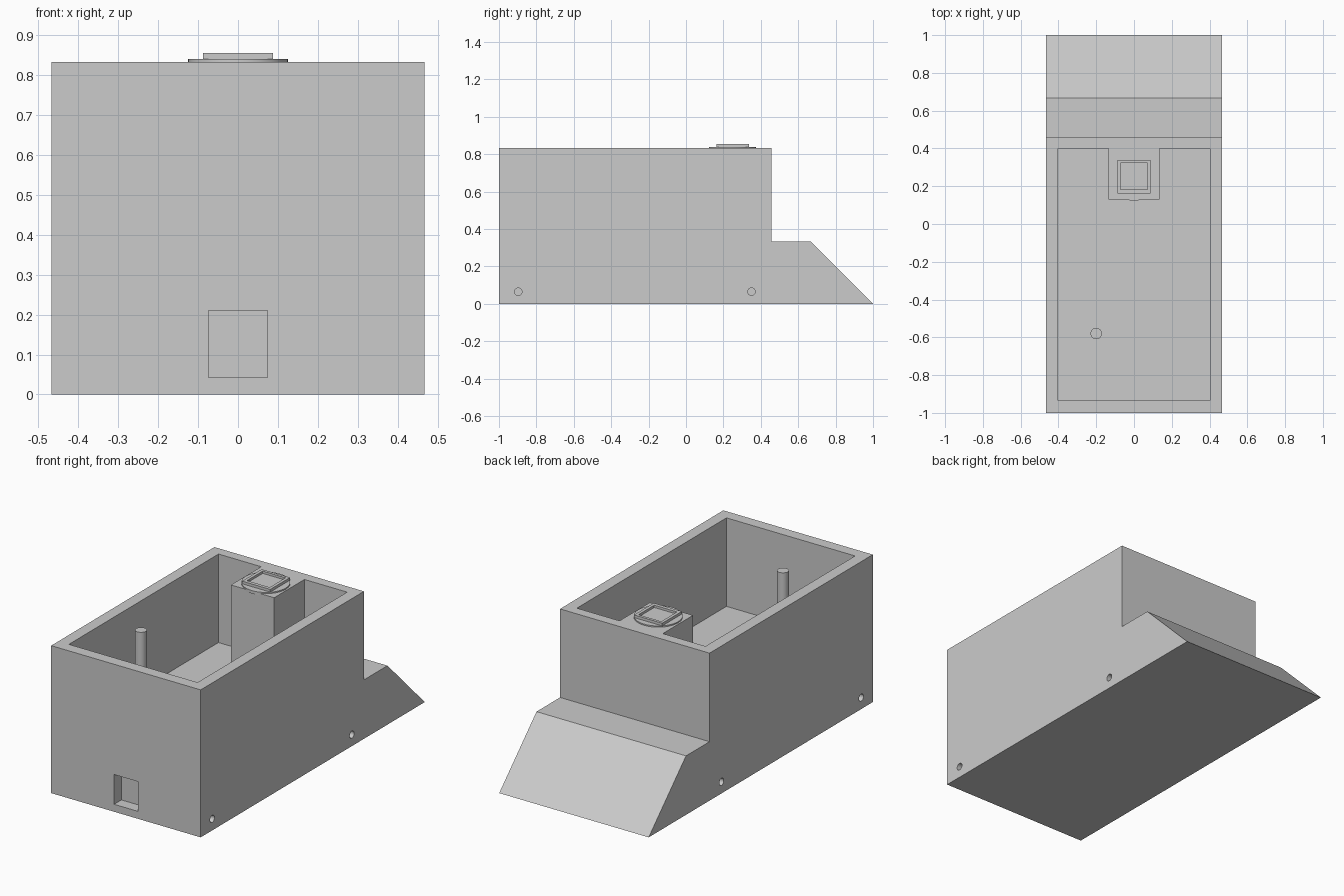
import bpy, bmesh
from mathutils import Matrix

if "Cube" in bpy.data.objects:
    bpy.data.objects.remove(bpy.data.objects["Cube"])

# One plain grey for everything
grey = bpy.data.materials.new("plain_grey")
grey.use_nodes = True
colour = (0.6, 0.6, 0.6, 1)
grey.diffuse_color = colour
grey.node_tree.nodes["Principled BSDF"].inputs["Base Color"].default_value = colour

HALF, TOP, LEDGE = 0.467, 0.833, 0.333
WALL = 0.065


def finish(name, bm):
    bmesh.ops.recalc_face_normals(bm, faces=bm.faces)
    mesh = bpy.data.meshes.new(name)
    bm.to_mesh(mesh)
    bm.free()
    obj = bpy.data.objects.new(name, mesh)
    bpy.context.collection.objects.link(obj)
    mesh.materials.append(grey)
    return obj


def prism(name, points, place, vector):
    """Extrude a flat outline along a vector."""
    bm = bmesh.new()
    face = bm.faces.new([bm.verts.new(place(a, b)) for a, b in points])
    ext = bmesh.ops.extrude_face_region(bm, geom=[face])
    moved = [v for v in ext["geom"] if isinstance(v, bmesh.types.BMVert)]
    bmesh.ops.translate(bm, verts=moved, vec=vector)
    return finish(name, bm)


def box(name, x0, x1, y0, y1, z0, z1):
    return prism(name, [(x0, y0), (x1, y0), (x1, y1), (x0, y1)],
                 lambda a, b: (a, b, z0), (0, 0, z1 - z0))


def cylinder(name, radius, depth, centre, axis="Z", sides=48):
    bm = bmesh.new()
    turn = Matrix.Rotation(1.5707963, 4, "Y") if axis == "X" else Matrix()
    bmesh.ops.create_cone(bm, cap_ends=True, segments=sides, radius1=radius,
                          radius2=radius, depth=depth,
                          matrix=Matrix.Translation(centre) @ turn)
    return finish(name, bm)


def cut(target, cutter):
    mod = target.modifiers.new(cutter.name, "BOOLEAN")
    mod.operation = "DIFFERENCE"
    mod.solver = "EXACT"
    mod.object = cutter
    cutter.hide_render = True
    cutter.hide_set(True)
    cutter.display_type = "WIRE"


def smooth(obj):
    bpy.ops.object.select_all(action="DESELECT")
    obj.select_set(True)
    bpy.context.view_layer.objects.active = obj
    bpy.ops.object.shade_smooth_by_angle()


# Housing: side profile with a ledge and ramp at the back
profile = [(-1, 0), (1, 0), (0.667, LEDGE), (0.457, LEDGE), (0.457, TOP), (-1, TOP)]
housing = prism("housing", profile, lambda y, z: (-HALF, y, z), (2 * HALF, 0, 0))

# Open tray, leaving a column against the back wall
inner = HALF - WALL
tray = [(-inner, -1 + WALL), (inner, -1 + WALL), (inner, 0.4), (0.135, 0.4),
        (0.135, 0.13), (-0.135, 0.13), (-0.135, 0.4), (-inner, 0.4)]
cut(housing, prism("tray_cutter", tray, lambda x, y: (x, y, LEDGE), (0, 0, 1)))

# Front port and side screw holes
cut(housing, box("port_cutter", -0.074, 0.074, -1.1, -1 + WALL, 0.042, 0.21))
for side in (-1, 1):
    for label, y in (("front", -0.897), ("rear", 0.35)):
        cut(housing, cylinder(f"{label}_hole_cutter_{'left' if side > 0 else 'right'}",
                              0.02, 2 * WALL, (side * HALF, y, 0.065), "X", 32))

# Thin post standing in the tray
smooth(cylinder("post", 0.03, TOP - LEDGE + 0.01, (-0.2, -0.58, (TOP + LEDGE) / 2 - 0.005)))

# Round base and square recessed button on the column
smooth(cylinder("button_base", 0.125, 0.017, (0, 0.248, TOP - 0.0015)))
button = box("button_frame", -0.088, 0.088, 0.162, 0.338, TOP - 0.01, 0.855)
cut(button, box("button_cutter", -0.071, 0.071, 0.182, 0.322, 0.842, 1))
